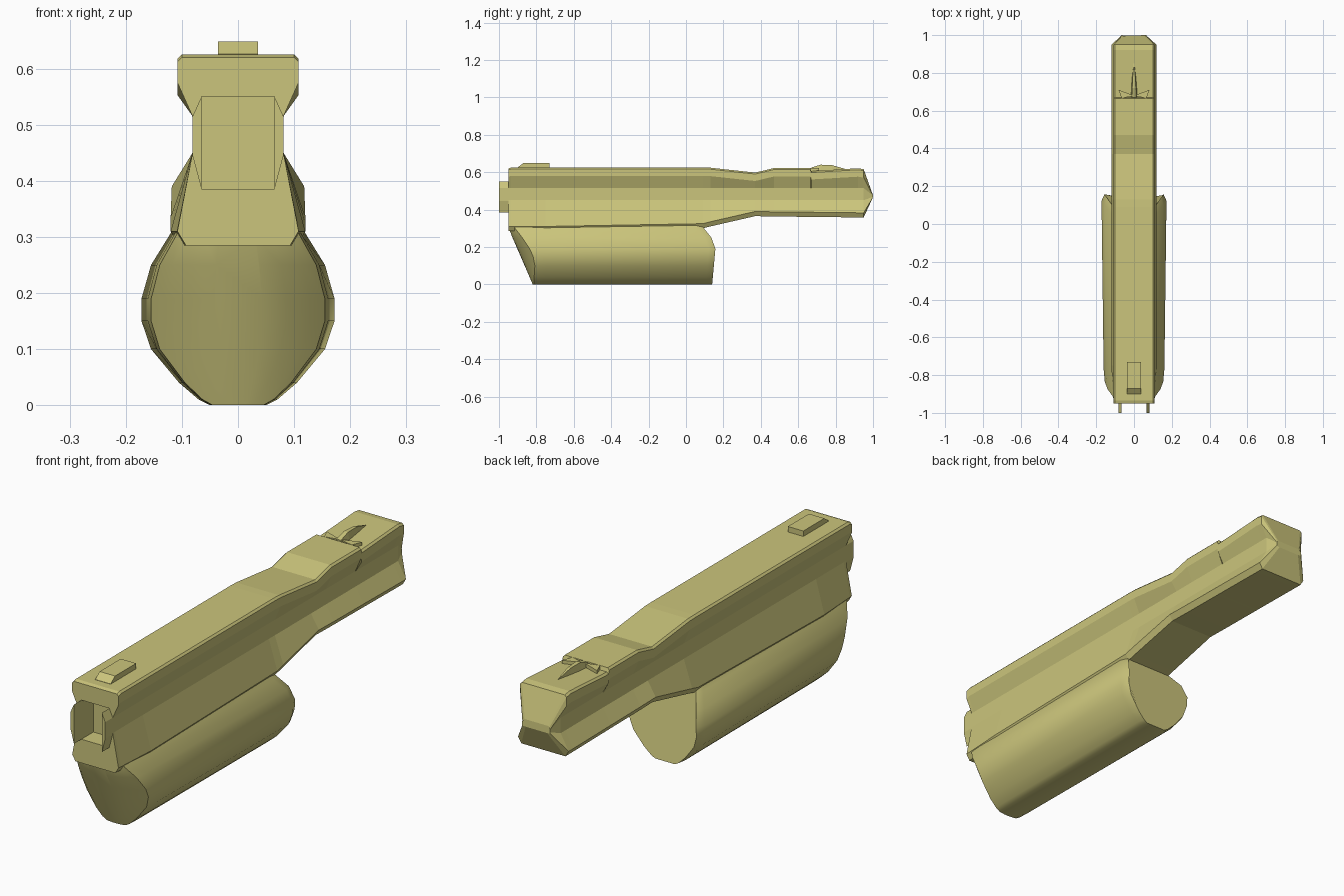
import bpy, bmesh, math

if "Cube" in bpy.data.objects:
    bpy.data.objects.remove(bpy.data.objects["Cube"])


def loft(name, rings, smooth=None):
    """Skin a list of closed rings of equal length and cap both ends."""
    bm = bmesh.new()
    rows = [[bm.verts.new(p) for p in ring] for ring in rings]
    n = len(rows[0])
    for a, b in zip(rows, rows[1:]):
        for i in range(n):
            j = (i + 1) % n
            bm.faces.new((a[i], a[j], b[j], b[i]))
    bm.faces.new(rows[0])
    bm.faces.new(rows[-1][::-1])
    bmesh.ops.recalc_face_normals(bm, faces=bm.faces)
    mesh = bpy.data.meshes.new(name)
    bm.to_mesh(mesh)
    bm.free()
    ob = bpy.data.objects.new(name, mesh)
    bpy.context.collection.objects.link(ob)
    ob.data.materials.append(mat)
    if smooth:
        bpy.ops.object.select_all(action='DESELECT')
        ob.select_set(True)
        bpy.context.view_layer.objects.active = ob
        bpy.ops.object.shade_smooth_by_angle(angle=math.radians(smooth))
    return ob


def mirrored(half):
    """Close a right-hand half outline into a symmetric ring."""
    return half + [(-x, y, z) for x, y, z in reversed(half)]


def box_ring(x0, x1, z0, z1, y):
    return [(x0, y, z0), (x1, y, z0), (x1, y, z1), (x0, y, z1)]


mat = bpy.data.materials.new("olive")
mat.diffuse_color = (0.60, 0.56, 0.20, 1)
mat.use_nodes = True
mat.node_tree.nodes["Principled BSDF"].inputs["Base Color"].default_value = mat.diffuse_color


# Upper body: waisted section lofted along y
def upper_ring(y, top, low, flare):
    return mirrored([(0.10, y, top), (0.108, y, top - 0.008), (0.108, y, top - 0.045),
                     (0.081, y, 0.515), (0.081, y, 0.45),
                     (flare, y, low + 0.025), (flare - 0.015, y, low)])


stations = [(-0.95, 0.62, 0.285, 0.108), (-0.935, 0.625, 0.285, 0.109),
            (-0.75, 0.625, 0.285, 0.12), (0.09, 0.625, 0.30, 0.12),
            (0.13, 0.624, 0.31, 0.12), (0.37, 0.598, 0.365, 0.118),
            (0.47, 0.622, 0.363, 0.118), (0.665, 0.622, 0.361, 0.118),
            (0.67, 0.606, 0.361, 0.118), (0.92, 0.621, 0.358, 0.118),
            (0.95, 0.616, 0.358, 0.118)]
rings = [upper_ring(*s) for s in stations]
# Faceted nose closing to a short ridge
rings.append(mirrored([(0.055, 0.995, 0.49), (0.06, 0.996, 0.485), (0.065, 0.997, 0.48),
                       (0.065, 1.0, 0.475), (0.065, 1.0, 0.468),
                       (0.065, 0.998, 0.462), (0.05, 0.997, 0.46)]))
body = loft("upper_body", rings)

# Recess in the front face
cutter = loft("recess_cutter", [box_ring(-0.065, 0.065, 0.385, 0.55, y) for y in (-1.1, -0.87)])
cutter.hide_render = True
mod = body.modifiers.new("recess", 'BOOLEAN')
mod.operation = 'DIFFERENCE'
mod.solver = 'EXACT'
mod.object = cutter
bpy.ops.object.select_all(action='DESELECT')
body.select_set(True)
bpy.context.view_layer.objects.active = body
bpy.ops.object.modifier_apply(modifier=mod.name)
bpy.data.objects.remove(cutter)

# Rounded lower body with a sloped, bulging front
outline = [(0.115, 0.315), (0.124, 0.30), (0.155, 0.25), (0.172, 0.19), (0.172, 0.15),
           (0.155, 0.10), (0.105, 0.04), (0.07, 0.01), (0.05, 0.0)]


def front_y(x, z):
    return -0.95 + 0.13 * max(0, 0.29 - z) / 0.29 + 0.07 * (x / 0.155) ** 2


def rear_y(z):
    if z > 0.22:
        return 0.16 - (z - 0.22) * 0.8
    return 0.14 + 0.02 * z / 0.22


rings = [mirrored([(x * t, front_y(x * t, z), z) for x, z in outline])
         for t in (0.25, 0.5, 0.75, 0.9)]
rings.append(mirrored([(x * 0.935, front_y(x, z) + 0.05, z) for x, z in outline]))
rings.append(mirrored([(x, rear_y(z) - 0.035, z) for x, z in outline]))
rings.append(mirrored([(x * 0.91, rear_y(z), z) for x, z in outline]))
loft("lower_body", rings, 35)

# Prongs beside the recess
for side, label in ((1, "right"), (-1, "left")):
    shape = [(0.065, 0.385), (0.081, 0.445), (0.081, 0.515), (0.065, 0.55)]
    loft("prong_" + label, [[(side * x, y, z) for x, z in shape] for y in (-1.0, -0.93)])

# Raised block on top near the front
loft("top_block", [box_ring(-0.036, 0.036, 0.61, 0.626, -0.90),
                   box_ring(-0.036, 0.036, 0.61, 0.648, -0.87),
                   box_ring(-0.036, 0.036, 0.61, 0.648, -0.73)])

# Thin fin on top near the far end
loft("top_fin", [mirrored([(w, y, 0.60), (w * 0.6, y, z)])
                 for y, w, z in ((0.67, 0.018, 0.625), (0.72, 0.016, 0.64),
                                 (0.78, 0.011, 0.638), (0.85, 0.002, 0.618))])

# Small wings beside the fin
for side, label in ((1, "right"), (-1, "left")):
    tri = [(0.0, 0.68), (0.065, 0.665), (0.082, 0.71)]
    loft("fin_wing_" + label, [[(side * x, y, z) for x, y in tri] for z in (0.60, 0.622)])
